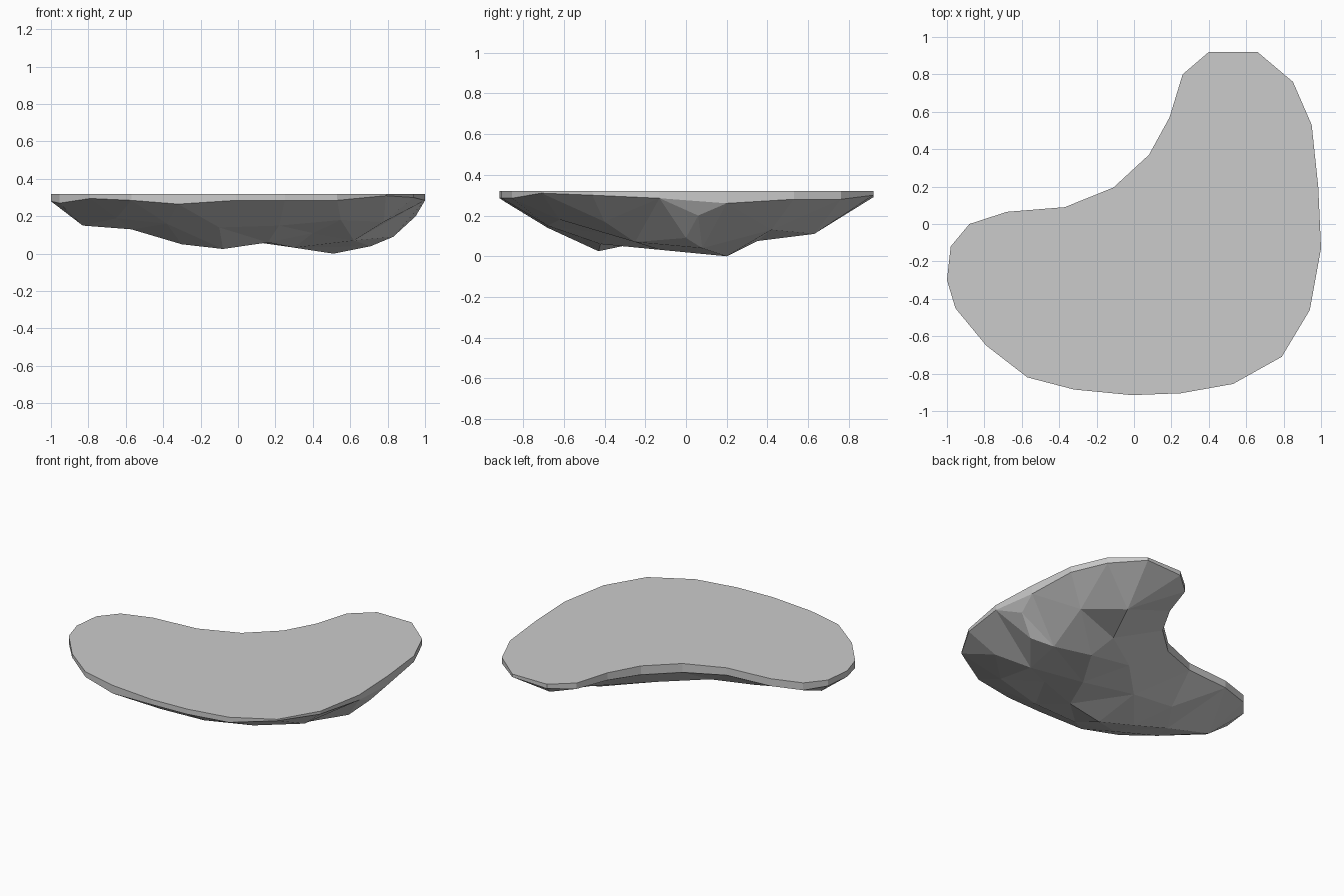
import bpy, bmesh
from mathutils import Vector
from mathutils.geometry import delaunay_2d_cdt

TOP = 0.32

# Rim outline, clockwise: x, y, height of the rim's lower edge
rim = [
    (0.40, 0.92, 0.29), (0.66, 0.92, 0.30), (0.85, 0.76, 0.28), (0.95, 0.53, 0.28),
    (0.985, 0.20, 0.26), (1.0, -0.13, 0.285), (0.94, -0.46, 0.30), (0.79, -0.71, 0.31),
    (0.53, -0.855, 0.285), (0.25, -0.905, 0.285), (-0.01, -0.915, 0.285),
    (-0.32, -0.885, 0.265), (-0.57, -0.82, 0.285), (-0.79, -0.65, 0.295),
    (-0.955, -0.45, 0.27), (-1.0, -0.30, 0.28), (-0.98, -0.12, 0.28),
    (-0.88, 0.0, 0.27), (-0.68, 0.065, 0.27), (-0.37, 0.09, 0.27),
    (-0.11, 0.195, 0.26), (0.08, 0.37, 0.26), (0.19, 0.57, 0.27), (0.26, 0.80, 0.28)]

# Peaks, ridges and hollows of the rocky underside
rock = [
    (0.51, 0.20, 0.0), (0.30, -0.13, 0.032), (0.71, 0.08, 0.04), (0.83, 0.0, 0.09),
    (0.95, 0.06, 0.20), (0.46, 0.35, 0.075), (0.58, 0.63, 0.11), (0.78, 0.42, 0.13),
    (-0.08, -0.43, 0.025), (-0.30, -0.36, 0.05), (0.16, -0.42, 0.06),
    (0.40, -0.38, 0.11), (0.62, -0.25, 0.07), (0.78, -0.40, 0.17), (0.55, -0.62, 0.18),
    (0.22, -0.68, 0.15), (-0.10, -0.68, 0.14), (-0.38, -0.64, 0.16),
    (-0.57, -0.36, 0.13), (-0.83, -0.27, 0.15), (-0.65, -0.55, 0.19),
    (-0.42, -0.14, 0.13), (-0.10, -0.12, 0.09), (0.14, 0.12, 0.10)]

# Triangulate the underside within the outline
pts = rim + rock
co, _, tris, orig, _, _ = delaunay_2d_cdt(
    [Vector(p[:2]) for p in pts], [], [list(range(len(rim)))[::-1]], 1, 1e-5)

bm = bmesh.new()
low = [bm.verts.new((c.x, c.y, pts[o[0]][2])) for c, o in zip(co, orig)]
lookup = {o[0]: v for v, o in zip(low, orig)}
for t in tris:
    bm.faces.new([low[i] for i in t])

# Thin vertical rim and flat top
n = len(rim)
top = [bm.verts.new((x, y, TOP)) for x, y, _ in rim]
for i in range(n):
    j = (i + 1) % n
    bm.faces.new((top[i], top[j], lookup[j], lookup[i]))
bm.faces.new(top[::-1])
bmesh.ops.recalc_face_normals(bm, faces=bm.faces)

mesh = bpy.data.meshes.new("floating_rock_platform")
bm.to_mesh(mesh)
bm.free()
bpy.context.collection.objects.link(bpy.data.objects.new("floating_rock_platform", mesh))
